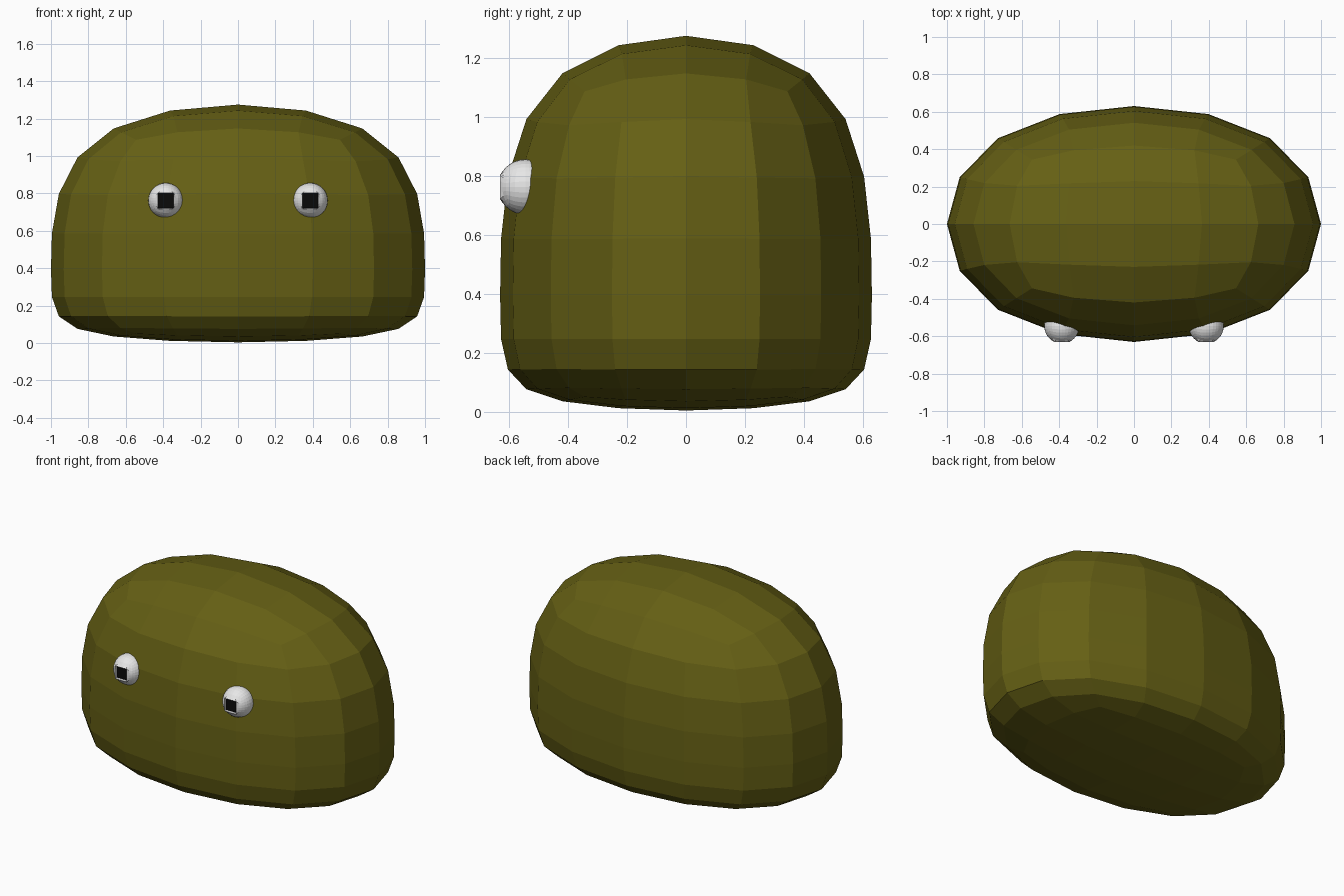
import bpy, bmesh, math
from mathutils import Vector

if "Cube" in bpy.data.objects:
    bpy.data.objects.remove(bpy.data.objects["Cube"])


def material(name, rgb):
    m = bpy.data.materials.new(name)
    m.diffuse_color = (*rgb, 1)
    m.use_nodes = True
    m.node_tree.nodes["Principled BSDF"].inputs["Base Color"].default_value = m.diffuse_color
    return m


OLIVE = material("olive", (0.13, 0.115, 0.007))
WHITE = material("eye_white", (0.8, 0.8, 0.8))
BLACK = material("pupil_black", (0.003, 0.003, 0.003))


def make_object(name, bm, mats, location=(0, 0, 0)):
    me = bpy.data.meshes.new(name)
    bm.to_mesh(me)
    bm.free()
    for m in mats:
        me.materials.append(m)
    ob = bpy.data.objects.new(name, me)
    ob.location = location
    bpy.context.collection.objects.link(ob)
    return ob


# Body: box with one low loop cut, rounded by subdivision
bm = bmesh.new()
bmesh.ops.create_cube(bm, size=2)
uprights = [e for e in bm.edges if abs(e.verts[0].co.z - e.verts[1].co.z) > 1]
bmesh.ops.subdivide_edges(bm, edges=uprights, cuts=1)
for v in bm.verts:
    z = {1: 1.364, 0: 0.254, -1: -0.018}[round(v.co.z)]
    v.co = Vector((v.co.x * 1.0909, v.co.y * 0.688, z))
body = make_object("body", bm, [OLIVE])
sub = body.modifiers.new("rounding", "SUBSURF")
sub.levels = sub.render_levels = 2


# Eyes: rounded balls with a square sunken pupil
def make_eye(name, x):
    bm = bmesh.new()
    bmesh.ops.create_cube(bm, size=2)
    bmesh.ops.subdivide_edges(bm, edges=bm.edges[:], cuts=7, use_grid_fill=True)
    front = [f for f in bm.faces
             if f.normal.y < -0.9
             and max(abs(f.calc_center_median().x), abs(f.calc_center_median().z)) < 0.5]
    pupil = bmesh.ops.dissolve_faces(bm, faces=front)["region"][0]
    rim = set(pupil.verts)
    for v in bm.verts:
        if v in rim:
            v.co = Vector((v.co.x * 0.86, -0.915, v.co.z * 0.86))
        else:
            v.co = Vector([math.tan(c * math.pi / 4) for c in v.co]).normalized()
    floor = bmesh.ops.extrude_discrete_faces(bm, faces=[pupil])["faces"][0]
    floor.material_index = 1
    bmesh.ops.translate(bm, verts=floor.verts[:], vec=(0, 0.2, 0))
    bmesh.ops.scale(bm, verts=bm.verts[:], vec=(0.094, 0.094, 0.094))
    bmesh.ops.recalc_face_normals(bm, faces=bm.faces[:])
    make_object(name, bm, [WHITE, BLACK], (x, -0.545, 0.762))


make_eye("left_eye", -0.386)
make_eye("right_eye", 0.386)
